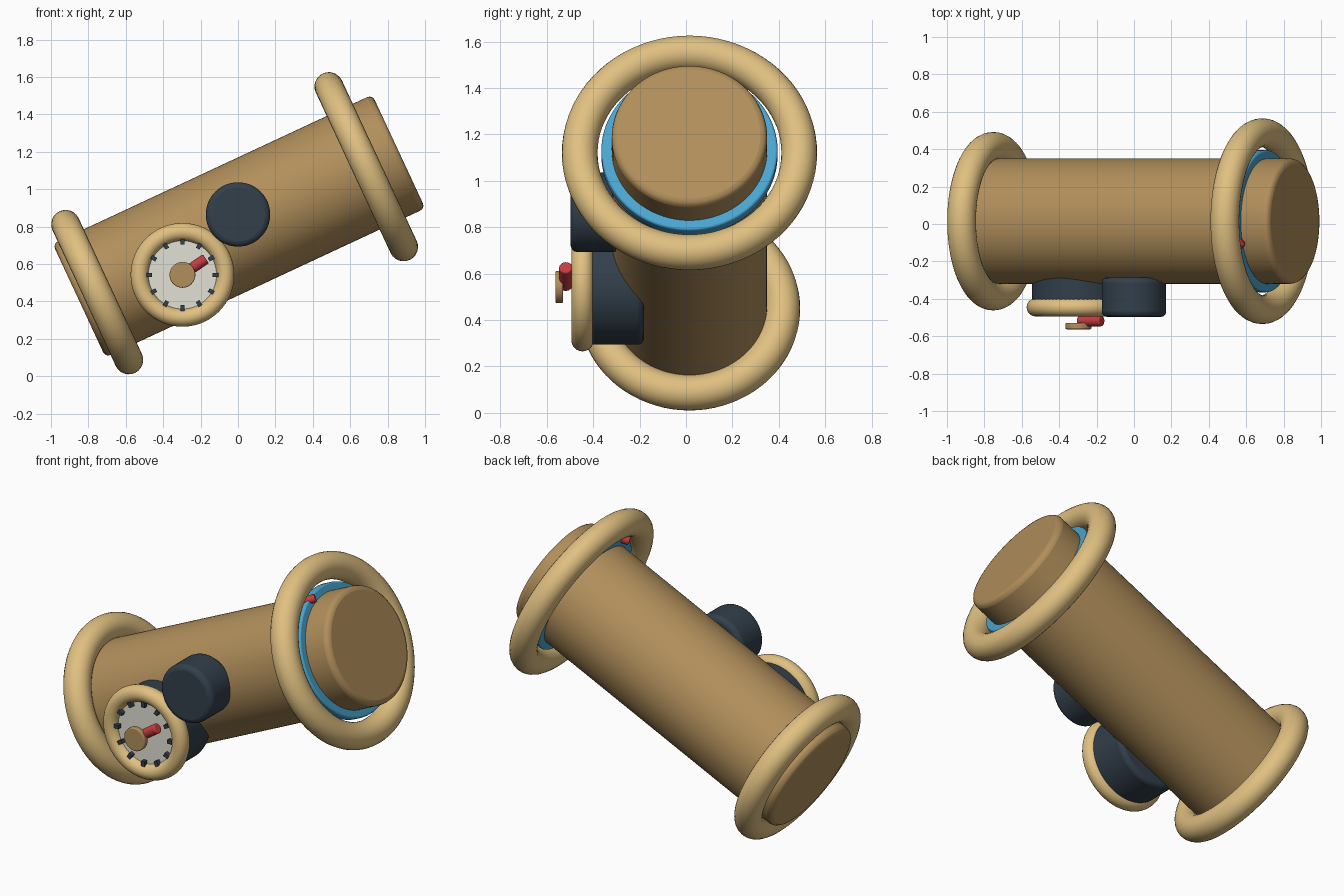
import bpy
import math
from mathutils import Vector

if "Cube" in bpy.data.objects:
    bpy.data.objects.remove(bpy.data.objects["Cube"])

TILT = math.radians(25)
CENTER = Vector((0.005, 0.015, 0.803))
AXIS = Vector((math.cos(TILT), 0, math.sin(TILT)))    # along the tube
RISE = Vector((-math.sin(TILT), 0, math.cos(TILT)))   # across the tube, upward
FRONT = Vector((0, -1, 0))


def material(name, rgb):
    m = bpy.data.materials.new(name)
    m.diffuse_color = (*rgb, 1)
    m.use_nodes = True
    m.node_tree.nodes["Principled BSDF"].inputs["Base Color"].default_value = m.diffuse_color
    return m


BROWN = material("brown", (0.44, 0.275, 0.105))
TAN = material("tan", (0.75, 0.53, 0.22))
SLATE = material("dark_slate", (0.032, 0.05, 0.07))
BLUE = material("glass_blue", (0.07, 0.38, 0.64))
RED = material("red", (0.57, 0.045, 0.05))
CREAM = material("cream", (0.76, 0.75, 0.66))


def finish(name, mat, direction, bevel=0):
    """Name, turn local z to the direction, bevel and smooth."""
    o = bpy.context.object
    o.name = name
    o.data.materials.append(mat)
    o.rotation_euler = Vector(direction).to_track_quat('Z', 'Y').to_euler()
    if bevel:
        b = o.modifiers.new("bevel", 'BEVEL')
        b.width = bevel
        b.segments = 3
        b.limit_method = 'ANGLE'
        b.angle_limit = math.radians(40)
    bpy.ops.object.shade_smooth_by_angle(angle=math.radians(35))
    return o


def rod(name, a, b, radius, mat, bevel=0, sides=64):
    """Cylinder from point a to point b."""
    a, b = Vector(a), Vector(b)
    bpy.ops.mesh.primitive_cylinder_add(vertices=sides, radius=radius,
                                        depth=(b - a).length, location=(a + b) / 2)
    return finish(name, mat, b - a, bevel)


def ring(name, center, direction, major, minor):
    bpy.ops.mesh.primitive_torus_add(major_segments=80, minor_segments=24,
                                     major_radius=major, minor_radius=minor,
                                     location=center)
    return finish(name, TAN, direction)


# Main tube with a ring at each end
rod("tube", CENTER - AXIS * 0.943, CENTER + AXIS * 0.943, 0.335, BROWN, 0.03, 96)
lens_center = CENTER + AXIS * 0.751
ring("eyepiece_ring", CENTER - AXIS * 0.836, AXIS, 0.40, 0.077)
ring("lens_ring", lens_center, AXIS, 0.473, 0.077)

# Blue collar and the small red pin that pokes through it
rod("lens_collar", lens_center - AXIS * 0.03, lens_center + AXIS * 0.03,
    0.38, BLUE, 0.01, 96)
pin = lens_center + RISE * 0.345 + Vector((0, -0.14, 0))
pin_dir = (AXIS * 0.8 - FRONT * 0.5).normalized()
rod("collar_pin", pin - pin_dir * 0.065, pin + pin_dir * 0.055, 0.024, RED, 0.006, 24)

# Side knob
rod("side_knob", (0, -0.285, 0.865), (0, -0.497, 0.865), 0.172, SLATE, 0.028)

# Gauge: housing, rim, face, hub and pointer
GX, GZ = -0.297, 0.542
rod("gauge_housing", (GX, -0.182, GZ), (GX, -0.44, GZ), 0.248, SLATE, 0.025)
ring("gauge_rim", (GX, -0.446, GZ), FRONT, 0.229, 0.048)
rod("gauge_face", (GX, -0.43, GZ), (GX, -0.455, GZ), 0.2, CREAM)
rod("gauge_hub", (GX, -0.53, GZ), (GX, -0.563, GZ), 0.069, BROWN, 0.006, 48)
rod("gauge_pointer", (GX + 0.005, -0.518, GZ + 0.005), (GX + 0.125, -0.518, GZ + 0.086),
    0.029, RED, 0.007, 24)

# Tick marks around the face
for i in range(12):
    a = math.radians(30 * i)
    bpy.ops.mesh.primitive_cube_add(size=1, location=(
        GX + 0.177 * math.cos(a), -0.464, GZ + 0.177 * math.sin(a)))
    tick = bpy.context.object
    tick.scale = (0.03, 0.035, 0.022)
    tick.name = f"gauge_tick_{i + 1}"
    tick.data.materials.append(SLATE)
    tick.rotation_euler = (0, -a, 0)
